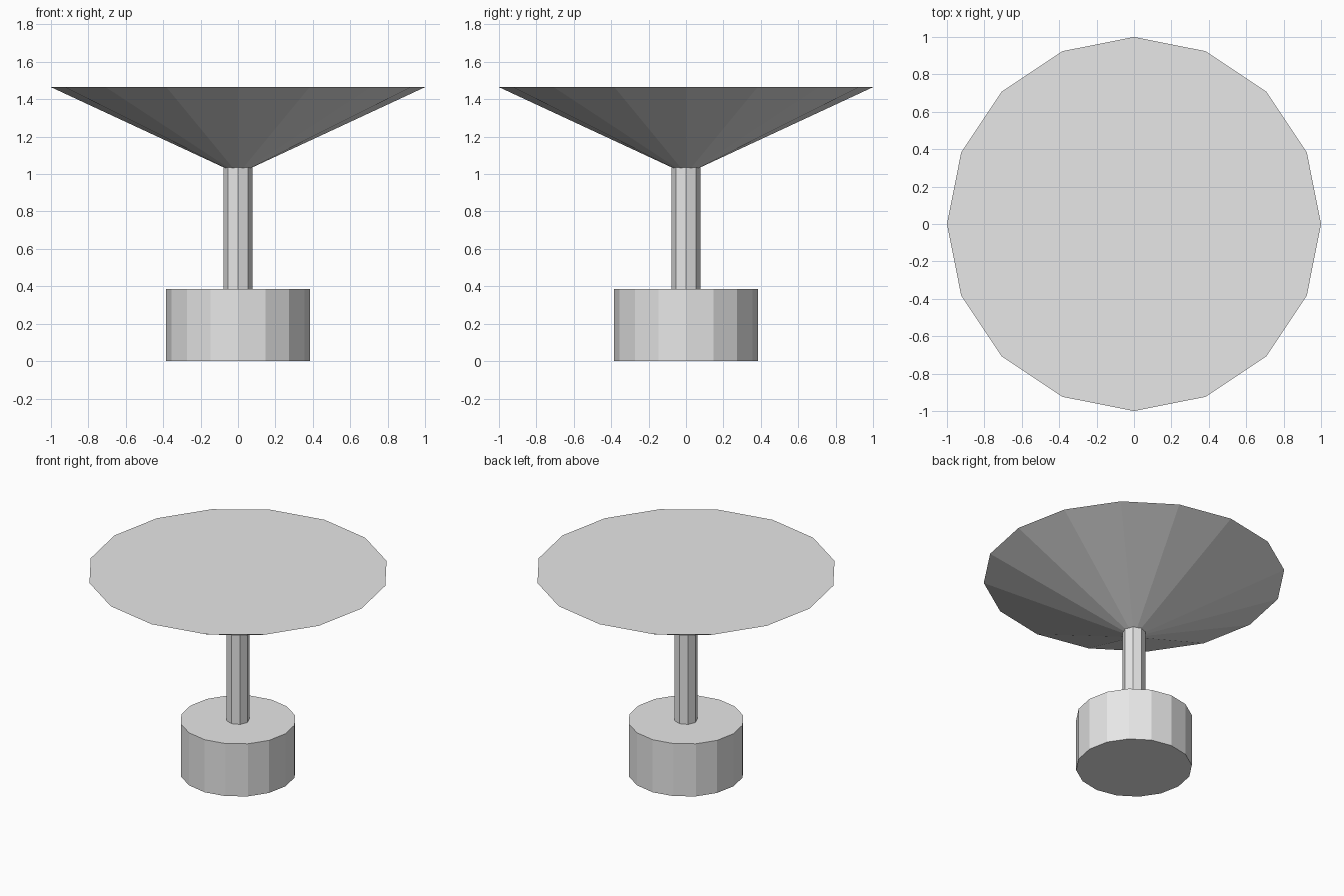
import bpy

# Remove the default object
cube = bpy.data.objects.get("Cube")
if cube:
    bpy.data.objects.remove(cube, do_unlink=True)

# One plain grey for every part
GREY = (0.8, 0.8, 0.8, 1.0)
grey = bpy.data.materials.new("light_grey")
grey.use_nodes = True
grey.diffuse_color = GREY
grey.node_tree.nodes["Principled BSDF"].inputs["Base Color"].default_value = GREY

UNIT = 1 / 13  # stem radius


def turned_part(name, sides, bottom_radius, top_radius, bottom, top):
    """Capped, flat-shaded cylinder or cone; sizes are in stem radii."""
    bpy.ops.mesh.primitive_cone_add(
        vertices=sides,
        radius1=bottom_radius * UNIT,
        radius2=top_radius * UNIT,
        depth=(top - bottom) * UNIT,
        location=(0, 0, (top + bottom) / 2 * UNIT),
    )
    part = bpy.context.object
    part.name = name
    part.data.materials.append(grey)
    return part


# Heavy round foot
turned_part("base", 16, 5, 5, 0, 5)
# Slim post, ending inside the flared top
turned_part("stem", 8, 1, 1, 5, 14)
# Inverted cone with a flat upper face
turned_part("flared_top", 16, 0, 13, 13, 19.04)
